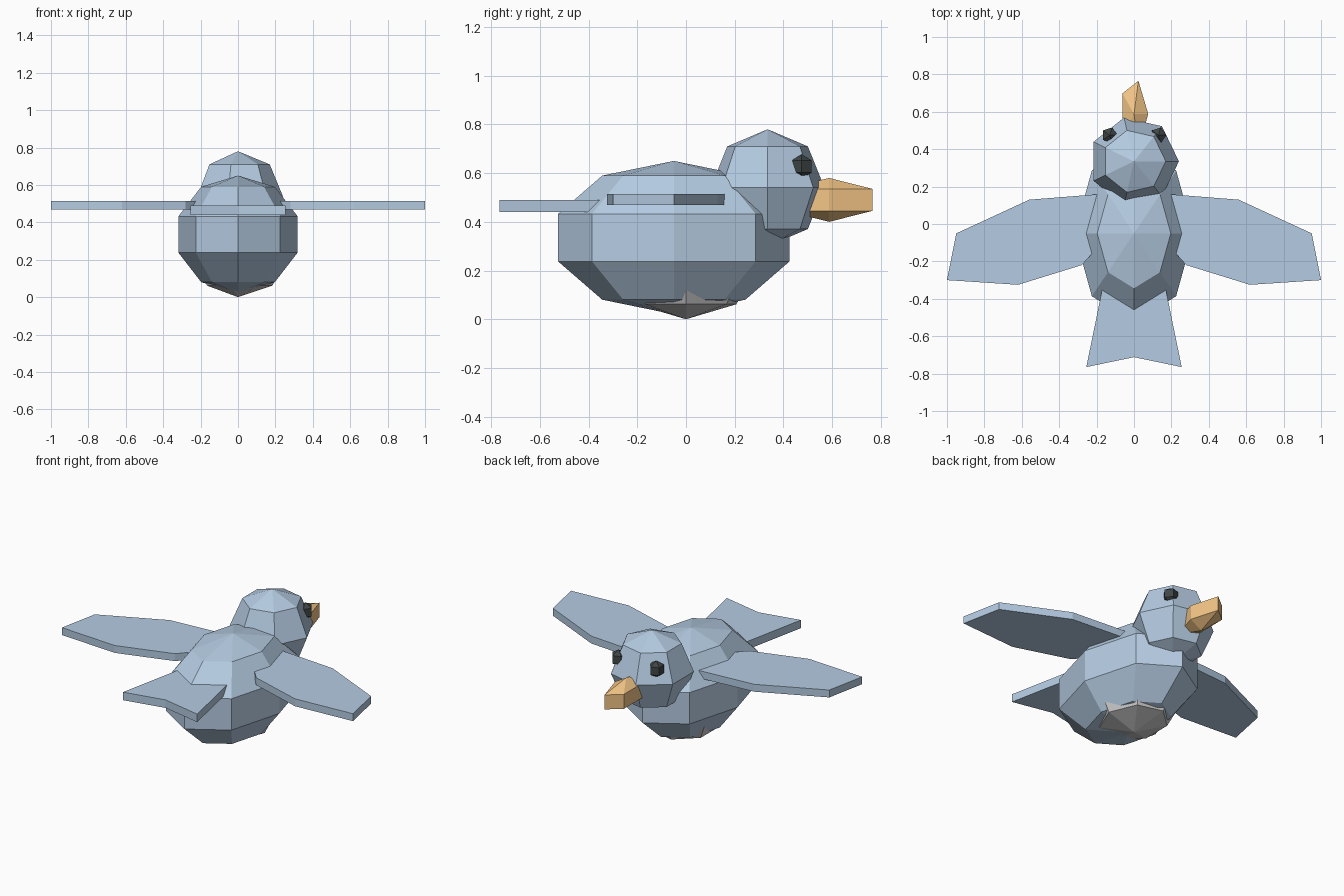
import bpy, bmesh
from math import sin, cos, pi

if "Cube" in bpy.data.objects:
    bpy.data.objects.remove(bpy.data.objects["Cube"])


def material(name, rgb):
    m = bpy.data.materials.new(name)
    m.diffuse_color = (*rgb, 1)
    m.use_nodes = True
    m.node_tree.nodes["Principled BSDF"].inputs["Base Color"].default_value = m.diffuse_color
    return m


BLUE = material("blue", (0.46, 0.60, 0.76))
ORANGE = material("orange", (0.90, 0.56, 0.24))
BLACK = material("black", (0.05, 0.06, 0.06))


def finish(name, bm, mat):
    bmesh.ops.recalc_face_normals(bm, faces=bm.faces)
    me = bpy.data.meshes.new(name)
    bm.to_mesh(me)
    bm.free()
    if mat:
        me.materials.append(mat)
    ob = bpy.data.objects.new(name, me)
    bpy.context.collection.objects.link(ob)
    return ob


def ball(name, centre, radii, segs, rings, mat=None):
    """Faceted ellipsoid whose first meridian lies on +x."""
    bm = bmesh.new()
    cx, cy, cz = centre
    rx, ry, rz = radii
    top = bm.verts.new((cx, cy, cz + rz))
    bottom = bm.verts.new((cx, cy, cz - rz))
    loops = []
    for i in range(1, rings):
        p = pi * i / rings
        loops.append([bm.verts.new((cx + rx * sin(p) * cos(2 * pi * j / segs),
                                    cy + ry * sin(p) * sin(2 * pi * j / segs),
                                    cz + rz * cos(p))) for j in range(segs)])
    for j in range(segs):
        k = (j + 1) % segs
        bm.faces.new((top, loops[0][j], loops[0][k]))
        bm.faces.new((bottom, loops[-1][k], loops[-1][j]))
        for a, b in zip(loops, loops[1:]):
            bm.faces.new((a[j], b[j], b[k], a[k]))
    return finish(name, bm, mat)


def plate(name, outline, z0, z1, mat):
    """Flat outline in plan, extruded upwards."""
    bm = bmesh.new()
    face = bm.faces.new([bm.verts.new((x, y, z0)) for x, y in outline])
    ext = bmesh.ops.extrude_face_region(bm, geom=[face])["geom"]
    bmesh.ops.translate(bm, vec=(0, 0, z1 - z0),
                        verts=[v for v in ext if isinstance(v, bmesh.types.BMVert)])
    return finish(name, bm, mat)


# body, head, beak and pale belly
ball("body", (0, -0.05, 0.335), (0.335, 0.50, 0.315), 8, 5, BLUE)
ball("head", (0, 0.335, 0.54), (0.24, 0.24, 0.24), 7, 4, BLUE)
ball("beak", (0, 0.588, 0.49), (0.088, 0.216, 0.09), 5, 3, ORANGE)
ball("belly", (0, 0, 0.21), (0.26, 0.30, 0.21), 7, 4)

# eyes and wings on both sides
wing = [(0.18, 0.16), (0.56, 0.13), (0.95, -0.05), (1.0, -0.30),
        (0.62, -0.325), (0.28, -0.22), (0.18, -0.11)]
for side, s in (("right", 1), ("left", -1)):
    ball(side + "_eye", (s * 0.13, 0.475, 0.627), (0.05, 0.05, 0.05), 5, 3, BLACK)
    plate(side + "_wing", [(s * x, y) for x, y in wing], 0.468, 0.514, BLUE)

# forked tail
plate("tail", [(0.16, -0.30), (0.255, -0.765), (0, -0.712),
               (-0.255, -0.765), (-0.16, -0.30)], 0.44, 0.49, BLUE)
